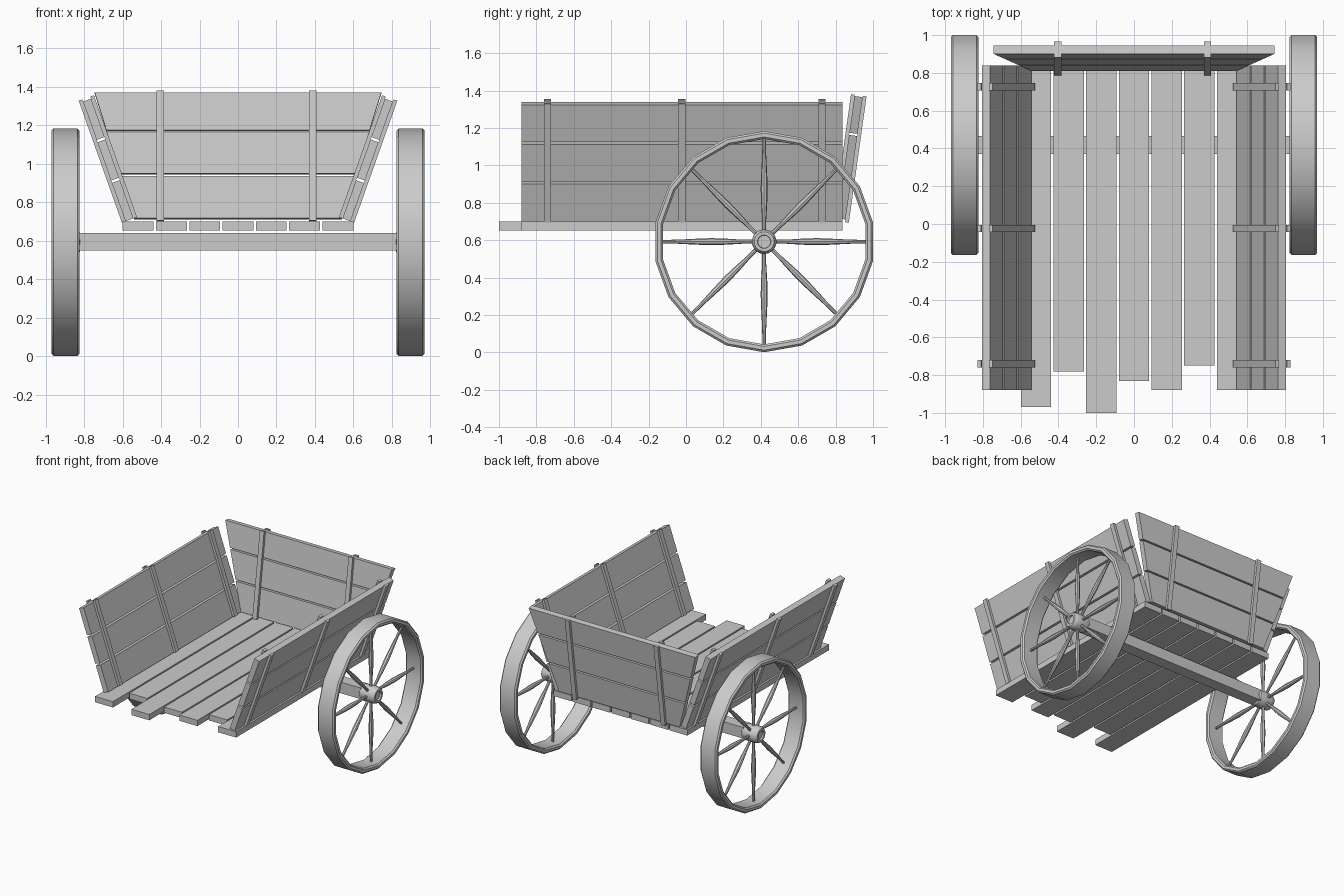
import bpy, bmesh
from math import sin, cos, pi, radians
from mathutils import Matrix, Vector

if "Cube" in bpy.data.objects:
    bpy.data.objects.remove(bpy.data.objects["Cube"])


def finish(bm, name, smooth=False, mirror=False):
    bmesh.ops.recalc_face_normals(bm, faces=bm.faces[:])
    me = bpy.data.meshes.new(name)
    bm.to_mesh(me)
    bm.free()
    ob = bpy.data.objects.new(name, me)
    bpy.context.collection.objects.link(ob)
    if smooth:
        bpy.context.view_layer.objects.active = ob
        ob.select_set(True)
        bpy.ops.object.shade_smooth_by_angle(angle=radians(32))
        ob.select_set(False)
    if mirror:
        ob.modifiers.new("Mirror", 'MIRROR').use_bisect_axis[0] = False
    return ob


def slab(bm, u, v, w, m=Matrix(), u_top=None):
    """Box spanning ranges u, v, w; u_top gives other u limits at the top of v."""
    ut = u_top or u
    vs = {}
    for i in (0, 1):
        for j in (0, 1):
            for k in (0, 1):
                vs[i, j, k] = bm.verts.new(m @ Vector(((ut if j else u)[i], v[j], w[k])))
    for a in (0, 1):
        for q in ([(a, 0, 0), (a, 0, 1), (a, 1, 1), (a, 1, 0)],
                  [(0, a, 0), (0, a, 1), (1, a, 1), (1, a, 0)],
                  [(0, 0, a), (0, 1, a), (1, 1, a), (1, 0, a)]):
            bm.faces.new([vs[p] for p in q])


def lathe(bm, profile, n, m, closed=False):
    """Spin (along, radius) points around local x; the ends are capped unless closed."""
    rings = [[bm.verts.new(m @ Vector((x, r * sin(2 * pi * i / n), r * cos(2 * pi * i / n))))
              for i in range(n)] for x, r in profile]
    pairs = list(zip(rings, rings[1:]))
    if closed:
        pairs.append((rings[-1], rings[0]))
    else:
        bm.faces.new(rings[0])
        bm.faces.new(rings[-1])
    for a, b in pairs:
        for i in range(n):
            j = (i + 1) % n
            bm.faces.new((a[i], a[j], b[j], b[i]))


def frame(u, v, w, origin):
    m = Matrix((u, v, w)).transposed().to_4x4()
    m.translation = origin
    return m


# Floor planks with uneven front ends
bm = bmesh.new()
for i, front in enumerate((-0.97, -0.78, -1.0, -0.83, -0.88, -0.75, -0.88)):
    x = (i - 3) * 0.173
    slab(bm, (x - 0.08, x + 0.08), (front, 0.838), (0.653, 0.70))
finish(bm, "floor_planks")

# Axle beam
bm = bmesh.new()
slab(bm, (-0.84, 0.84), (0.37, 0.465), (0.55, 0.64))
finish(bm, "axle")

# Leaning side walls: planks, then battens inside and outside
a = radians(19.5)
side = frame((0, 1, 0), (sin(a), 0, cos(a)), (cos(a), 0, -sin(a)), (0.564, 0, 0.708))
bm = bmesh.new()
for i in range(3):
    slab(bm, (-0.88, 0.838), (i * 0.2245, i * 0.2245 + 0.211), (-0.022, 0.022), side)
finish(bm, "side_planks", mirror=True)
bm = bmesh.new()
for y in (-0.74, -0.023, 0.727):
    for w in ((0.022, 0.042), (-0.042, -0.022)):
        slab(bm, (y - 0.019, y + 0.019), (0, 0.672), w, side)
finish(bm, "side_battens", mirror=True)

# Flared tailboard
b = radians(8)
back = frame((1, 0, 0), (0, sin(b), cos(b)), (0, cos(b), -sin(b)), (0, 0.831, 0.714))


def half_width(v):
    return 0.54 + 0.205 * v / 0.66


bm = bmesh.new()
for lo, hi in ((0, 0.222), (0.234, 0.45), (0.462, 0.66)):
    slab(bm, (-half_width(lo), half_width(lo)), (lo, hi), (-0.022, 0.022), back,
         (-half_width(hi), half_width(hi)))
finish(bm, "tailboard_planks")
bm = bmesh.new()
for x in (-0.404, 0.389):
    for w in ((0.022, 0.042), (-0.042, -0.022)):
        slab(bm, (x - 0.019, x + 0.019), (-0.015, 0.667), w, back)
finish(bm, "tailboard_battens")

# Wheels: rim, hub and turned spokes
wheel = Matrix.Translation((0.897, 0.418, 0.592))
R, r, h, c = 0.591, 0.549, 0.073, 0.011
bm = bmesh.new()
lathe(bm, [(-h, R - c), (-h + c, R), (h - c, R), (h, R - c),
           (h, r + c), (h - c, r), (-h + c, r), (-h, r + c)], 18, wheel, closed=True)
finish(bm, "wheel_rim", smooth=True, mirror=True)

bm = bmesh.new()
lathe(bm, [(-0.075, 0.05), (-0.065, 0.06), (-0.03, 0.066), (0.03, 0.066), (0.06, 0.06),
           (0.068, 0.053), (0.068, 0.036), (0.055, 0.034)], 18, wheel)
finish(bm, "wheel_hub", smooth=True, mirror=True)

bm = bmesh.new()
for k in range(8):
    m = wheel @ Matrix.Rotation(k * pi / 4, 4, 'X') @ Matrix.Rotation(-pi / 2, 4, 'Y')
    lathe(bm, [(0.05, 0.011), (0.12, 0.011), (0.2, 0.016), (0.28, 0.019),
               (0.36, 0.016), (0.46, 0.011), (0.56, 0.009)], 8, m)
finish(bm, "wheel_spokes", smooth=True, mirror=True)
